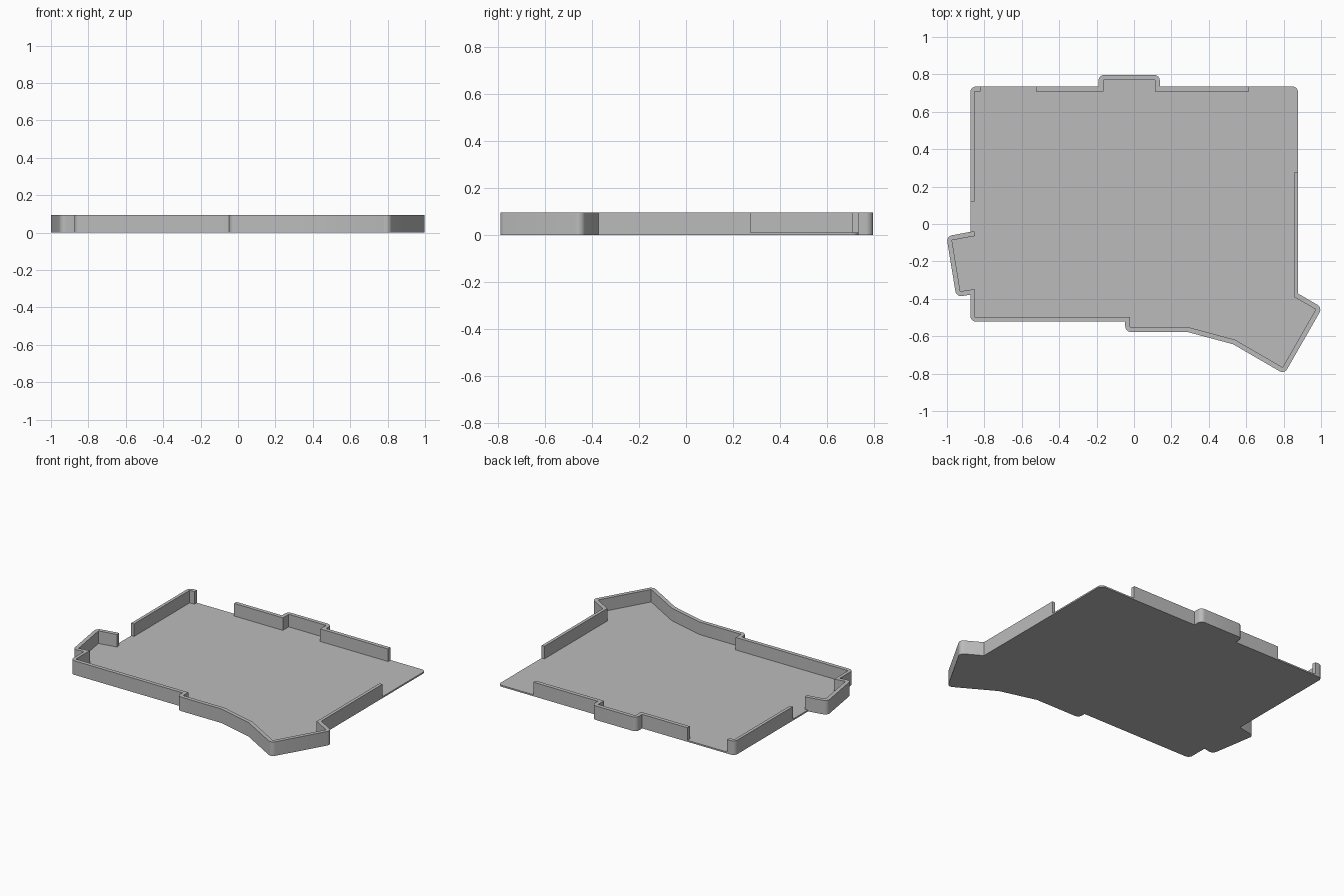
import bpy, bmesh
from mathutils import Vector

cube = bpy.data.objects.get("Cube")
if cube:
    bpy.data.objects.remove(cube, do_unlink=True)

FLOOR, TOP = 0.01, 0.094
THICK, THIN, RADIUS = 0.026, 0.021, 0.03

grey = bpy.data.materials.new("plain grey")
grey.use_nodes = True
colour = (0.5, 0.5, 0.5, 1)
grey.diffuse_color = colour
grey.node_tree.nodes["Principled BSDF"].inputs["Base Color"].default_value = colour

# Outline of the tray, anticlockwise, starting behind the side tab
front_edge = [(-.875, -.042), (-1.003, -.066), (-.95, -.39), (-.875, -.378),
              (-.875, -.522), (-.047, -.522), (-.047, -.577), (.285, -.577),
              (.53, -.643), (.804, -.802), (1.007, -.447), (.877, -.372)]
back_notch = [(.138, .735), (.138, .797), (-.19, .797), (-.19, .735)]
right_back, left_back = (.877, .735), (-.875, .735)


def cross(a, b):
    return a.x * b.y - a.y * b.x


def rounded(points, closed):
    """Round the sharp outward corners of an anticlockwise path."""
    pts = [Vector(p) for p in points]
    out = []
    for i, p in enumerate(pts):
        if not closed and i in (0, len(pts) - 1):
            out.append(p)
            continue
        a = (p - pts[i - 1]).normalized()
        b = (pts[(i + 1) % len(pts)] - p).normalized()
        if cross(a, b) < 0.6:
            out.append(p)
            continue
        cut = RADIUS * (1 - a.dot(b)) / cross(a, b)
        start, end = p - a * cut, p + b * cut
        centre = start + Vector((-a.y, a.x)) * RADIUS
        for k in range(7):
            spoke = (start - centre).lerp(end - centre, k / 6)
            out.append(centre + spoke.normalized() * RADIUS)
    return out


def inset(points):
    """Offset an open path inward; the long straight sides are thinner."""
    pts = [Vector(p) for p in points]
    lines = []
    for p, q in zip(pts, pts[1:]):
        d = q - p
        slim = abs(d.x) < 0.001 and d.length > 0.1
        n = Vector((-d.y, d.x)).normalized() * (THIN if slim else THICK)
        lines.append((p + n, q + n, d))
    out = [lines[0][0]]
    for (p, _, d), (q, _, e) in zip(lines, lines[1:]):
        out.append(p + d * (cross(q - p, e) / cross(d, e)))
    return out + [lines[-1][1]]


def prism(name, profile, bottom, top):
    bm = bmesh.new()
    face = bm.faces.new([bm.verts.new((p.x, p.y, bottom)) for p in profile])
    made = bmesh.ops.extrude_face_region(bm, geom=[face])["geom"]
    bmesh.ops.translate(bm, vec=(0, 0, top - bottom),
                        verts=[v for v in made if isinstance(v, bmesh.types.BMVert)])
    bmesh.ops.recalc_face_normals(bm, faces=bm.faces)
    mesh = bpy.data.meshes.new(name)
    bm.to_mesh(mesh)
    bm.free()
    mesh.materials.append(grey)
    obj = bpy.data.objects.new(name, mesh)
    bpy.context.collection.objects.link(obj)
    bpy.ops.object.select_all(action="DESELECT")
    obj.select_set(True)
    bpy.context.view_layer.objects.active = obj
    bpy.ops.object.shade_smooth_by_angle(angle=0.5)


def wall(name, path):
    prism(name, rounded(path, False) + inset(path)[::-1], FLOOR, TOP)


# Thin floor plate
prism("floor_plate", rounded(front_edge + [right_back] + back_notch + [left_back], True),
      0, FLOOR)

# Upright rim, broken by gaps
wall("front_rim", [(-.854, -.039)] + front_edge + [(.877, .275)])
wall("back_rim", [(.615, .735)] + back_notch + [(-.525, .735)])
wall("side_rim", [(-.82, .735), left_back, (-.875, .12)])
